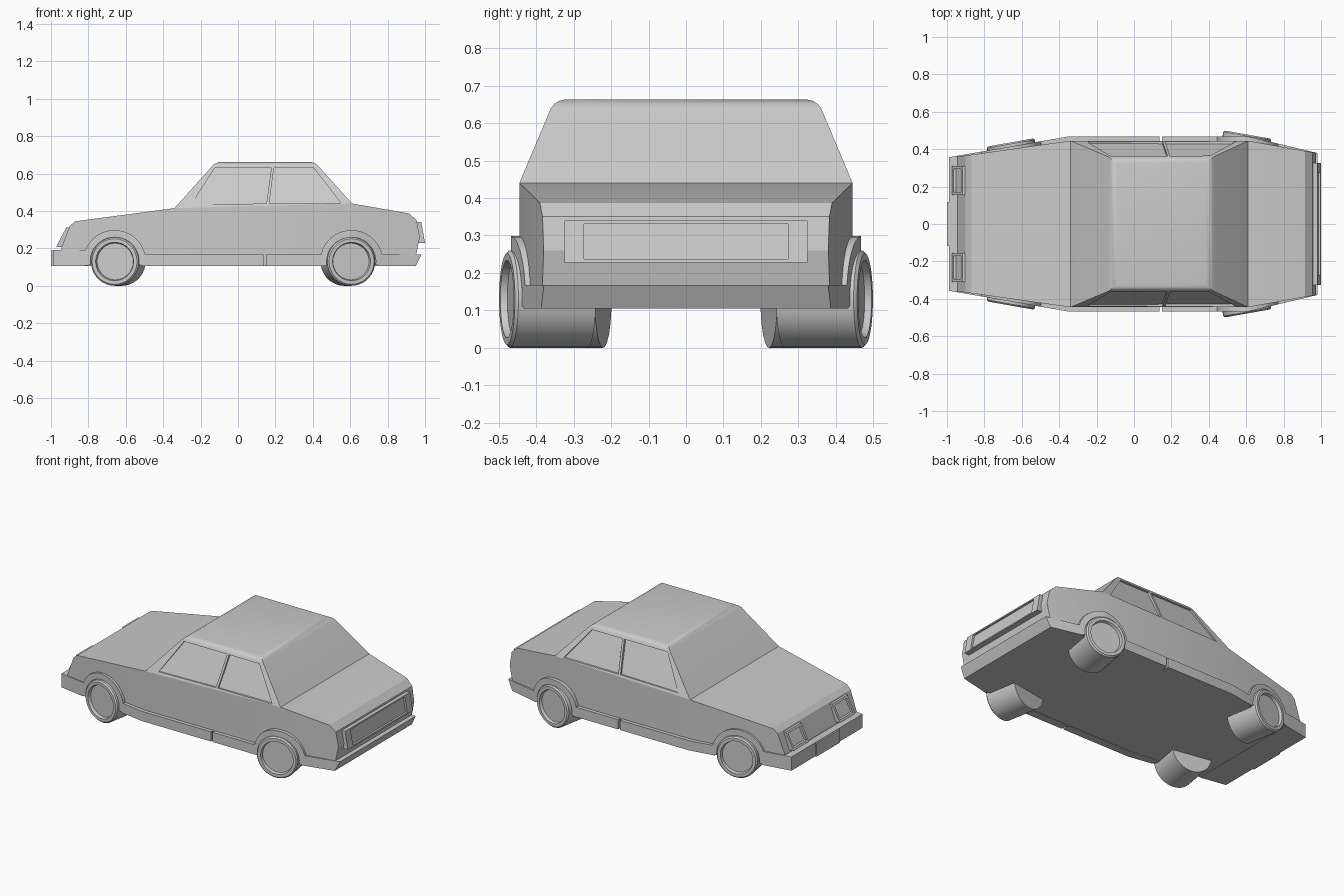
import bpy, bmesh
from math import sin, cos, pi, radians
from mathutils import Matrix, Vector

if "Cube" in bpy.data.objects:
    bpy.data.objects.remove(bpy.data.objects["Cube"])


def lerp_table(table):
    def f(x):
        for (x0, y0), (x1, y1) in zip(table, table[1:]):
            if x <= x1:
                break
        return y0 + (y1 - y0) * (x - x0) / (x1 - x0)
    return f


# Half widths in plan: body shell, and the lower trim that stands proud of it
body_w = lerp_table([(-1, .352), (-.34, .445), (.61, .445), (1, .375)])
trim_w = lerp_table([(-1, .355), (-.35, .468), (.61, .468), (1, .375)])


def finish(name, bm, mirror=False, angle=30):
    bmesh.ops.recalc_face_normals(bm, faces=bm.faces)
    me = bpy.data.meshes.new(name)
    bm.to_mesh(me)
    bm.free()
    ob = bpy.data.objects.new(name, me)
    bpy.context.collection.objects.link(ob)
    if mirror:
        m = ob.modifiers.new("mirror", 'MIRROR')
        m.use_axis = (False, True, False)
        m.use_mirror_merge = False
    bpy.ops.object.select_all(action='DESELECT')
    bpy.context.view_layer.objects.active = ob
    ob.select_set(True)
    if angle:
        bpy.ops.object.shade_smooth_by_angle(angle=radians(angle))
    return ob


def strip(name, cols, near, far, mirror=False):
    """Solid from columns of (bottom, top) x-z points, between two y surfaces."""
    bm = bmesh.new()
    rings = []
    for b, t in cols:
        pts = [(b, near), (t, near), (t, far), (b, far)]
        rings.append([bm.verts.new((p[0], f(p[0]), p[1])) for p, f in pts])
    for r, s in zip(rings, rings[1:]):
        for i in range(4):
            j = (i + 1) % 4
            bm.faces.new((r[i], r[j], s[j], s[i]))
    bm.faces.new(rings[0])
    bm.faces.new(rings[-1])
    return finish(name, bm, mirror, 20)


def prism(bm, a, b):
    va = [bm.verts.new(p) for p in a]
    vb = [bm.verts.new(p) for p in b]
    n = len(a)
    bm.faces.new(va)
    bm.faces.new(vb)
    for i in range(n):
        bm.faces.new((va[i], va[(i + 1) % n], vb[(i + 1) % n], vb[i]))


# Lower body
zb = .107
top = [(-.945, .2), (-.9, .32), (-.87, .345), (-.34, .415), (.61, .44),
       (.915, .387), (.955, .35), (.972, .26)]
low = [-.945, -.9, -.87, -.34, .61, .88, .91, .94]
strip("body", [((x, zb), t) for x, t in zip(low, top)],
      lambda x: -body_w(x), body_w)

# Cabin with rounded roof edges
bm = bmesh.new()
base = [(-.34, -.445, .415), (.61, -.445, .44), (.61, .445, .44), (-.34, .445, .415)]
roof = [(-.12, -.35, .663), (.412, -.35, .663), (.412, .35, .663), (-.12, .35, .663)]
prism(bm, base, roof)
edges = [e for e in bm.edges if all(v.co.z > .6 for v in e.verts)]
bmesh.ops.bevel(bm, geom=edges, offset=.028, segments=3, profile=.5, affect='EDGES')
cabin = finish("cabin", bm, angle=0)

# Recessed side windows
bm = bmesh.new()
windows = [[(-.25, .433), (.152, .44), (.178, .63), (-.125, .63)],
           [(.167, .44), (.55, .442), (.405, .63), (.192, .63)]]
for pts in windows:
    for s in (-1, 1):
        side = lambda z: .445 - (z - .435) * .42
        prism(bm, [(x, s * (side(z) + .05), z) for x, z in pts],
              [(x, s * (side(z) - .014), z) for x, z in pts])
cutter = finish("window_cutter", bm, angle=0)
cutter.hide_render = True
mod = cabin.modifiers.new("windows", 'BOOLEAN')
mod.operation = 'DIFFERENCE'
mod.solver = 'EXACT'
mod.object = cutter
bpy.ops.object.select_all(action='DESELECT')
cabin.select_set(True)
bpy.context.view_layer.objects.active = cabin
bpy.ops.object.modifier_apply(modifier="windows")
bpy.data.objects.remove(cutter)
bpy.ops.object.shade_smooth_by_angle(angle=radians(30))

# Bumpers
out = lambda x: -trim_w(x)
strip("front_bumper", [((-.99, .105), (-.99, .192)), ((-.82, .105), (-.8, .192))], out, trim_w)
strip("rear_bumper", [((.75, .105), (.765, .168)), ((.95, .105), (.982, .168))], out, trim_w)

# Sill trim, split at the door line
inner = lambda x: -body_w(x) + .03
for name, xs in (("front_sill", [-.51, -.35, .137]), ("rear_sill", [.15, .47])):
    strip(name, [((x, .105), (x, .167)) for x in xs], out, inner, True)

# Wheel arches and splayed wheels
for name, cx, cy, tilt in (("front", -.66, .436, -10), ("rear", .607, .478, 10)):
    cols = []
    for i in range(21):
        a = radians(-8 + 196 * i / 20)
        cols.append(((cx + .13 * cos(a), .13 + .13 * sin(a)),
                     (cx + .168 * cos(a), .13 + .168 * sin(a))))
    strip(name + "_wheel_arch", cols, out, inner, True)

    bm = bmesh.new()
    prof = [(0, -.018), (.098, -.018), (.103, 0), (.122, 0), (.13, -.008), (.13, -.218), (0, -.218)]
    vs = [bm.verts.new((r, -d, 0)) for r, d in prof]
    es = [bm.edges.new(p) for p in zip(vs, vs[1:])]
    # axis y, outer side towards -y
    for v in vs:
        v.co.y = -v.co.y
        v.co.y = -v.co.y
    bmesh.ops.spin(bm, geom=vs + es, cent=(0, 0, 0), axis=(0, 1, 0),
                   angle=2 * pi, steps=36, use_merge=True)
    bmesh.ops.remove_doubles(bm, verts=bm.verts, dist=1e-5)
    bm.transform(Matrix.Translation((cx, -cy, .13)) @ Matrix.Rotation(radians(tilt), 4, 'Z'))
    finish(name + "_wheels", bm, True)


def framed_panel(name, lo, hi, y0, y1, back, border_y, border_z, depth, mirror):
    """Sloped box whose outer face holds a recessed panel."""
    bm = bmesh.new()

    def ring(t0, t1, ya, yb, dx):
        a, b = Vector(lo).lerp(Vector(hi), t0), Vector(lo).lerp(Vector(hi), t1)
        return [bm.verts.new(p) for p in ((a.x + dx, ya, a.y), (a.x + dx, yb, a.y),
                                          (b.x + dx, yb, b.y), (b.x + dx, ya, b.y))]
    iy, k = (y0 + border_y, y1 - border_y), border_z
    rings = [ring(0, 1, y0, y1, back), ring(0, 1, y0, y1, 0),
             ring(k, 1 - k, *iy, 0), ring(k, 1 - k, *iy, depth)]
    for r, s in zip(rings, rings[1:]):
        for i in range(4):
            bm.faces.new((r[i], r[(i + 1) % 4], s[(i + 1) % 4], s[i]))
    bm.faces.new(rings[0])
    bm.faces.new(rings[-1])
    finish(name, bm, mirror, 0)


# Headlights, tail panel and number plate
framed_panel("headlights", (-.972, .208), (-.918, .313), -.31, -.155, .05, .015, .12, .015, True)
framed_panel("tail_panel", (1.0, .228), (.98, .34), -.325, .325, -.06, .053, .08, -.012, False)
bm = bmesh.new()
bmesh.ops.create_cube(bm, size=1, matrix=Matrix.Translation((-.99, 0, .1475)) @
                      Matrix.Diagonal((.02, .234, .083, 1)))
finish("front_plate", bm, angle=0)
